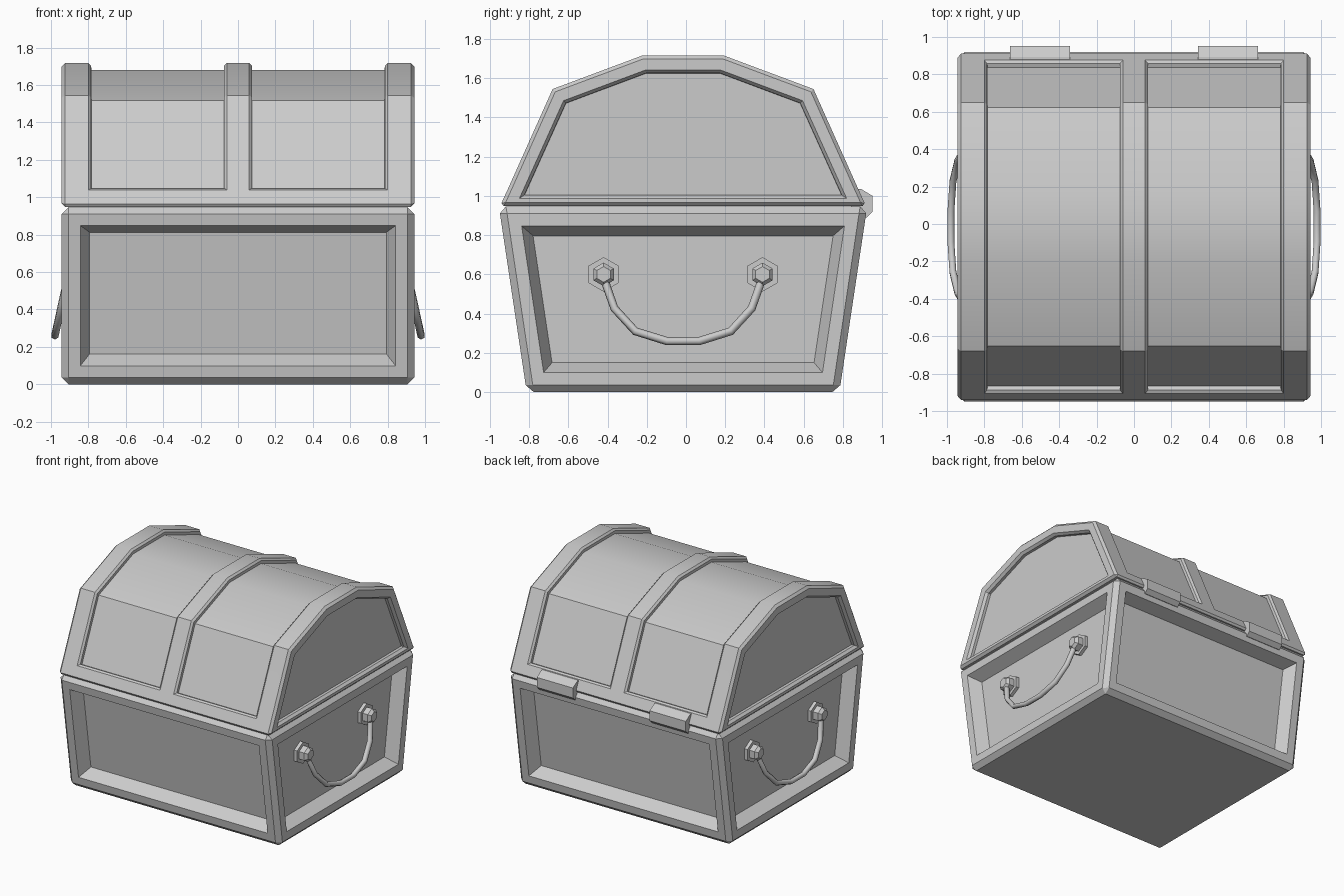
import bpy, bmesh, math

if "Cube" in bpy.data.objects:
    bpy.data.objects.remove(bpy.data.objects["Cube"])

CY = -0.015          # chest body centre in y (hinges stick out at the back)
HX = 0.943           # half width of the body


def finish(bm, name, angle=30):
    bmesh.ops.recalc_face_normals(bm, faces=bm.faces)
    me = bpy.data.meshes.new(name)
    bm.to_mesh(me)
    bm.free()
    me.shade_smooth()
    me.set_sharp_from_angle(angle=math.radians(angle))
    ob = bpy.data.objects.new(name, me)
    bpy.context.collection.objects.link(ob)
    return ob


def inset(bm, faces, thickness, depth):
    bmesh.ops.inset_region(bm, faces=faces, thickness=thickness, depth=depth,
                           use_even_offset=True, use_boundary=True)
    bm.normal_update()


def loft(bm, profile, xs):
    """Closed (y, z) profile swept along x; returns strips[column][row]."""
    rings = [[bm.verts.new((x, y, z)) for y, z in profile] for x in xs]
    n = len(profile)
    strips = [[bm.faces.new((a[i], a[(i + 1) % n], b[(i + 1) % n], b[i]))
               for i in range(n - 1)] for a, b in zip(rings, rings[1:])]
    # one large face closes the bottom
    bm.faces.new([r[0] for r in rings] + [r[-1] for r in reversed(rings)])
    bm.faces.new(rings[0])
    bm.faces.new(rings[-1])
    bmesh.ops.recalc_face_normals(bm, faces=bm.faces)
    return strips


# Base: tapered box, chamfered, with a sunken panel on each side
bm = bmesh.new()
loft(bm, [(CY - 0.797, 0), (CY - 0.939, 0.947), (CY + 0.939, 0.947), (CY + 0.797, 0)], [-HX, HX])
bmesh.ops.bevel(bm, geom=bm.edges[:], offset=0.036, segments=1, affect='EDGES')
bm.normal_update()
for f in [f for f in bm.faces if abs(f.normal.z) < 0.3 and f.calc_area() > 0.5]:
    inset(bm, [f], 0.064, 0)
    inset(bm, [f], 0.05, -0.095)
finish(bm, "chest_base")

# Lid: faceted vault with raised bands around sunken panels
half = [(0.933, 0.948), (0.891, 1.04), (0.665, 1.545), (0.205, 1.717)]
profile = [(CY - y, z) for y, z in half] + [(CY + y, z) for y, z in reversed(half)]
bm = bmesh.new()
strips = loft(bm, profile, [-HX, -0.80, -0.06, 0.06, 0.80, HX])
panels = [strips[1][1:-1], strips[3][1:-1]]
for p in panels:
    inset(bm, p, 0.015, -0.014)
    inset(bm, p, 0.001, -0.022)


def rim(e):
    a, b = (v.co for v in e.verts)
    ends = abs(a.x) > HX - 1e-4 and abs(a.x - b.x) < 1e-4
    low = max(a.z, b.z) < 0.949 and abs(a.y - b.y) < 1e-4
    return ends or low


bmesh.ops.bevel(bm, geom=[e for e in bm.edges if rim(e)], offset=0.018,
                segments=1, affect='EDGES')
bm.normal_update()
for f in [f for f in bm.faces if abs(f.normal.x) > 0.99 and f.calc_area() > 0.5]:
    inset(bm, [f], 0.057, 0)
    for v in f.verts:                      # thinner frame along the lid bottom
        if v.co.z < 1.035:
            v.co.y = CY + math.copysign(0.834, v.co.y - CY)
            v.co.z = 0.988
    inset(bm, [f], 0.016, -0.02)
    inset(bm, [f], 0.001, -0.022)
finish(bm, "chest_lid")

# Hinges on the back
for side, x in (("left", -0.503), ("right", 0.503)):
    bm = bmesh.new()
    loft(bm, [(0.84, 0.89), (0.92, 0.89), (0.952, 0.92), (0.952, 1.0), (0.893, 1.035), (0.84, 1.035)],
         [x - 0.161, x + 0.161])
    finish(bm, "hinge_" + side)


def hex_stud(bm, centre, sx, rings):
    """Hexagonal stack along x from (distance, radius) rings."""
    loops = [[bm.verts.new((sx * x, centre[0] + r * math.sin(k * math.pi / 3),
                            centre[1] + r * math.cos(k * math.pi / 3))) for k in range(6)]
             for x, r in rings]
    for a, b in zip(loops, loops[1:]):
        for k in range(6):
            j = (k + 1) % 6
            bm.faces.new((a[k], a[j], b[j], b[k]))
    bm.faces.new(loops[0])
    bm.faces.new(loops[-1])


# Side handles: hexagonal mounts and a hanging bail
arc = [(0.405, 0.60), (0.39, 0.54), (0.35, 0.427), (0.243, 0.31), (0.082, 0.26)]
path = [(CY - y, z) for y, z in arc] + [(CY + y, z) for y, z in reversed(arc)]
for side, sx in (("left", -1), ("right", 1)):
    bm = bmesh.new()
    for y in (CY - 0.405, CY + 0.405):
        hex_stud(bm, (y, 0.60), sx, [(0.83, 0.088), (0.875, 0.088)])
        hex_stud(bm, (y, 0.60), sx, [(0.86, 0.06), (0.92, 0.06), (0.942, 0.04)])
    finish(bm, "handle_mounts_" + side)

    cu = bpy.data.curves.new("handle_" + side, 'CURVE')
    cu.dimensions = '3D'
    cu.bevel_depth = 0.021
    cu.bevel_resolution = 1
    cu.use_fill_caps = True
    sp = cu.splines.new('POLY')
    sp.points.add(len(path) - 1)
    for pt, (y, z) in zip(sp.points, path):
        pt.co = (sx * (0.979 - 0.22 * (z - 0.26)), y, z, 1)
    bpy.context.collection.objects.link(bpy.data.objects.new("handle_" + side, cu))
